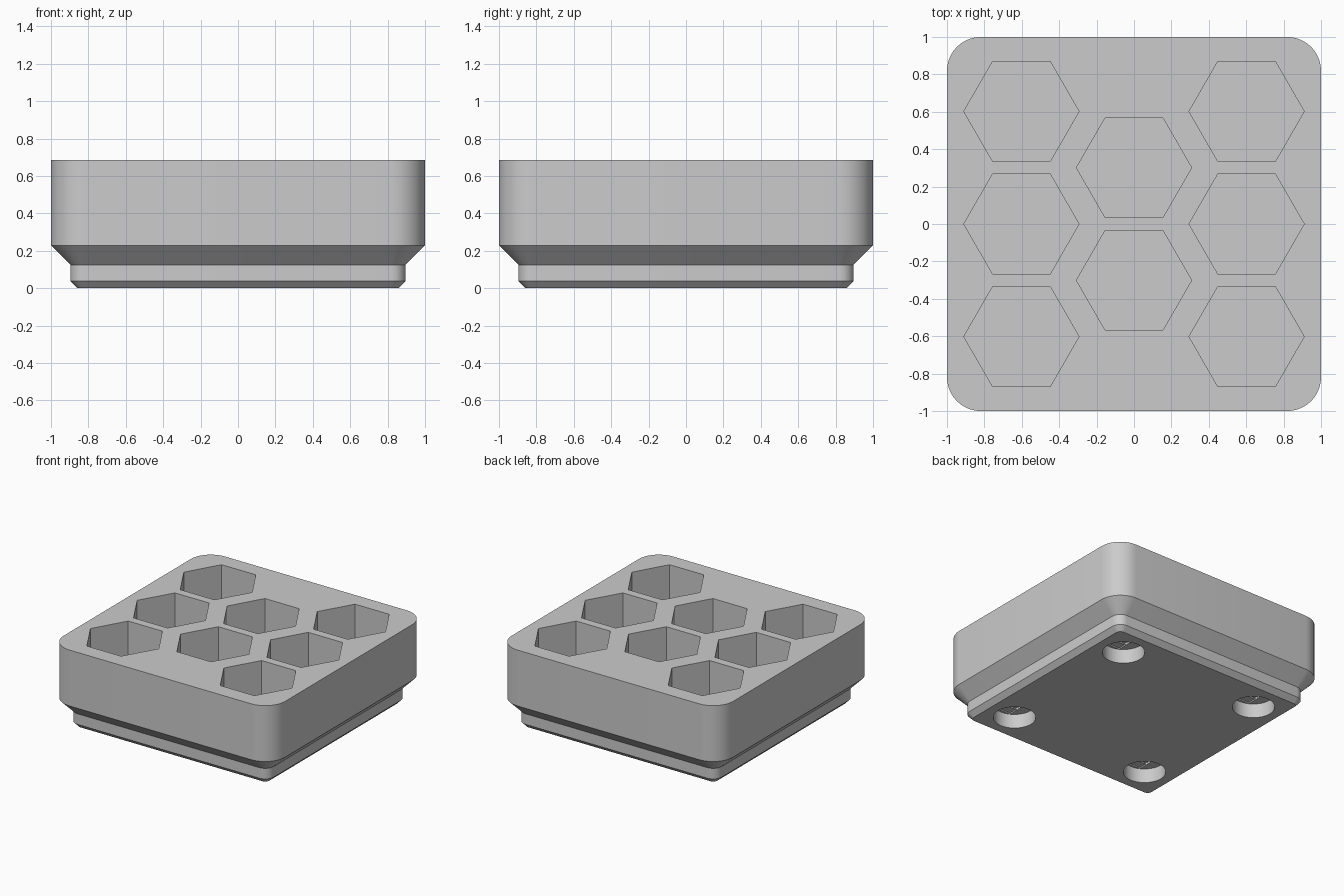
import bpy
import bmesh
from math import cos, sin, pi, radians

cube = bpy.data.objects.get("Cube")
if cube:
    bpy.data.objects.remove(cube, do_unlink=True)

grey = bpy.data.materials.new("light_grey_plastic")
COLOUR = (0.6, 0.6, 0.6, 1)
grey.diffuse_color = COLOUR
grey.use_nodes = True
grey.node_tree.nodes["Principled BSDF"].inputs["Base Color"].default_value = COLOUR


def rounded_square(half, radius, steps=10):
    """Outline of a square with round corners, counter-clockwise."""
    points = []
    for corner in range(4):
        middle = pi / 4 + corner * pi / 2
        cx = (half - radius) * (1 if cos(middle) > 0 else -1)
        cy = (half - radius) * (1 if sin(middle) > 0 else -1)
        for i in range(steps + 1):
            a = corner * pi / 2 + i / steps * pi / 2
            points.append((cx + radius * cos(a), cy + radius * sin(a)))
    return points


def polygon(x, y, radius, sides):
    """Regular polygon with its first corner on the +x side."""
    return [(x + radius * cos(2 * pi * i / sides), y + radius * sin(2 * pi * i / sides))
            for i in range(sides)]


def rectangle(x, y, hx, hy):
    return [(x - hx, y - hy), (x + hx, y - hy), (x + hx, y + hy), (x - hx, y + hy)]


def loft(name, layers):
    """Closed solid through a stack of (outline, height) layers."""
    bm = bmesh.new()
    rings = [[bm.verts.new((x, y, z)) for x, y in outline] for outline, z in layers]
    n = len(rings[0])
    for low, high in zip(rings, rings[1:]):
        for i in range(n):
            j = (i + 1) % n
            bm.faces.new((low[i], low[j], high[j], high[i]))
    bm.faces.new(rings[0][::-1])
    bm.faces.new(rings[-1])
    mesh = bpy.data.meshes.new(name)
    bm.to_mesh(mesh)
    bm.free()
    mesh.materials.append(grey)
    obj = bpy.data.objects.new(name, mesh)
    bpy.context.collection.objects.link(obj)
    return obj


# Block with a stepped foot: half width, corner radius, height
PROFILE = [(0.858, 0.039, 0), (0.896, 0.077, 0.039), (0.896, 0.077, 0.125),
           (1, 0.181, 0.229), (1, 0.181, 0.685)]
TOP, FLOOR = 0.685, 0.27
block = loft("storage_block", [(rounded_square(h, r), z) for h, r, z in PROFILE])

cutters = []


def cut(name, outline, bottom, top):
    cutters.append(loft(name, [(outline, bottom), (outline, top)]))


# Hexagonal pockets: three in each outer column, two staggered in the middle
PITCH = 0.602
centres = [(x * PITCH, y * PITCH) for x in (-1, 1) for y in (-1, 0, 1)]
centres += [(0, y * PITCH / 2) for y in (-1, 1)]
for x, y in centres:
    cut("pocket_cutter", polygon(x, y, 0.308, 6), FLOOR, TOP + 0.1)

# Round holes in the underside, with a stepped slot in each ceiling
SPOT, SLOT = 0.627, 0.072
for x in (-SPOT, SPOT):
    for y in (-SPOT, SPOT):
        cut("hole_cutter", polygon(x, y, 0.157, 40), -0.1, 0.116)
        cut("slot_cutter", rectangle(x, y, SLOT, 0.138), 0.05, 0.126)
        cut("square_cutter", rectangle(x, y, SLOT - 0.001, SLOT), 0.06, 0.136)

for cutter in cutters:
    mod = block.modifiers.new("cut", "BOOLEAN")
    mod.operation = "DIFFERENCE"
    mod.solver = "EXACT"
    mod.object = cutter
    cutter.hide_render = True

# Bake the cuts and discard the cutters
depsgraph = bpy.context.evaluated_depsgraph_get()
baked = bpy.data.meshes.new_from_object(block.evaluated_get(depsgraph))
block.modifiers.clear()
block.data = baked
baked.materials.clear()
baked.materials.append(grey)
for face in baked.polygons:
    face.material_index = 0
for cutter in cutters:
    bpy.data.objects.remove(cutter, do_unlink=True)

bpy.ops.object.select_all(action="DESELECT")
block.select_set(True)
bpy.context.view_layer.objects.active = block
bpy.ops.object.shade_smooth_by_angle(angle=radians(30))
